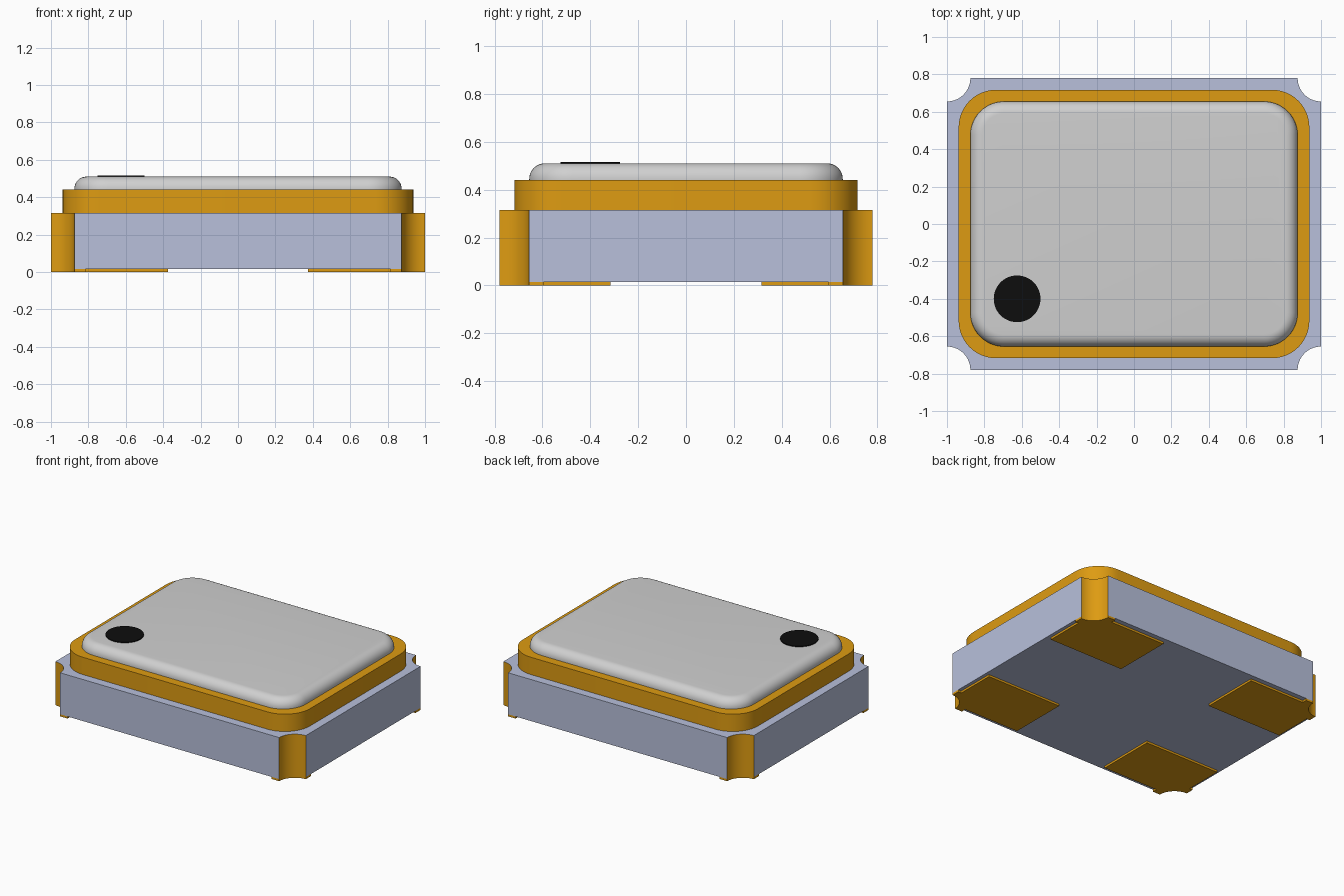
import bpy
import bmesh
from math import sin, cos, pi, radians, hypot

default = bpy.data.objects.get("Cube")
if default:
    bpy.data.objects.remove(default, do_unlink=True)

HX, HY = 1.0, 0.78        # half size of the ceramic body
NOTCH = 0.125             # radius of the corner notches
PAD_H, BODY_TOP, RING_TOP, LID_TOP = 0.015, 0.315, 0.44, 0.51


def material(name, rgb):
    mat = bpy.data.materials.new(name)
    mat.use_nodes = True
    mat.diffuse_color = (*rgb, 1)
    mat.node_tree.nodes["Principled BSDF"].inputs["Base Color"].default_value = (*rgb, 1)
    return mat


ceramic = material("ceramic blue grey", (0.48, 0.53, 0.71))
gold = material("gold", (0.73, 0.33, 0.006))
steel = material("lid grey", (0.63, 0.63, 0.63))
ink = material("marking black", (0.004, 0.004, 0.004))


def arc(cx, cy, r, start, end, steps):
    angles = [start + (end - start) * i / steps for i in range(steps + 1)]
    return [(cx + r * cos(a), cy + r * sin(a)) for a in angles]


def rounded_rect(hx, hy, r):
    points = []
    for k, (sx, sy) in enumerate([(1, 1), (-1, 1), (-1, -1), (1, -1)]):
        points += arc(sx * (hx - r), sy * (hy - r), r, k * pi / 2, (k + 1) * pi / 2, 12)
    return points


def loft(name, layers, mats, smooth=True, rule=None):
    """Join stacked outlines, given as (points, z), into a closed solid."""
    bm = bmesh.new()
    rings = [[bm.verts.new((x, y, z)) for x, y in pts] for pts, z in layers]
    bm.faces.new(rings[0][::-1])
    bm.faces.new(rings[-1])
    for low, high in zip(rings, rings[1:]):
        for i in range(len(low)):
            j = (i + 1) % len(low)
            bm.faces.new((low[i], low[j], high[j], high[i]))
    bmesh.ops.recalc_face_normals(bm, faces=bm.faces[:])
    if rule:
        for face in bm.faces:
            face.material_index = rule(face)
    mesh = bpy.data.meshes.new(name)
    bm.to_mesh(mesh)
    bm.free()
    obj = bpy.data.objects.new(name, mesh)
    bpy.context.collection.objects.link(obj)
    for mat in mats:
        mesh.materials.append(mat)
    if smooth:
        bpy.ops.object.select_all(action="DESELECT")
        obj.select_set(True)
        bpy.context.view_layer.objects.active = obj
        bpy.ops.object.shade_smooth_by_angle(angle=radians(35))
    return obj


# Ceramic body with round corner notches, plated gold inside
body_outline = []
for k, (sx, sy) in enumerate([(1, 1), (-1, 1), (-1, -1), (1, -1)]):
    start = 1.5 * pi + k * pi / 2
    body_outline += arc(sx * HX, sy * HY, NOTCH, start, start - pi / 2, 14)


def plated(face):
    c = face.calc_center_median()
    return int(abs(face.normal.z) < 0.5 and hypot(HX - abs(c.x), HY - abs(c.y)) < NOTCH + 0.01)


loft("ceramic_body", [(body_outline, PAD_H), (body_outline, BODY_TOP)],
     [ceramic, gold], rule=plated)

# Solder pads with ears that reach the notched corners
pad = [(0.375, 0.315), (0.975, 0.315), (0.975, 0.597), (HX, 0.595)]
pad += arc(HX, HY, NOTCH, 1.5 * pi, pi, 14)
pad += [(0.815, HY), (0.817, 0.745), (0.375, 0.745)]
for side, sx in (("left", 1), ("right", -1)):
    for end, sy in (("front", -1), ("back", 1)):
        outline = [(x * sx, y * sy) for x, y in pad]
        loft(f"solder_pad_{end}_{side}", [(outline, 0), (outline, PAD_H)], [gold])

# Gold seal ring
ring = rounded_rect(0.9375, 0.7175, 0.2)
loft("seal_ring", [(ring, BODY_TOP), (ring, RING_TOP)], [gold])

# Metal lid with a rounded upper edge
fillet = 0.065
layers = [(rounded_rect(0.875, 0.655, 0.18), RING_TOP)]
for i in range(9):
    a = i / 8 * pi / 2
    d = fillet * (1 - cos(a))
    layers.append((rounded_rect(0.875 - d, 0.655 - d, 0.18 - d),
                   LID_TOP - fillet * (1 - sin(a))))
loft("lid", layers, [steel])

# Round orientation mark on the lid
dot = arc(-0.625, -0.4, 0.125, 0, 2 * pi, 48)[:-1]
loft("orientation_mark", [(dot, LID_TOP - 0.001), (dot, LID_TOP + 0.006)], [ink])
